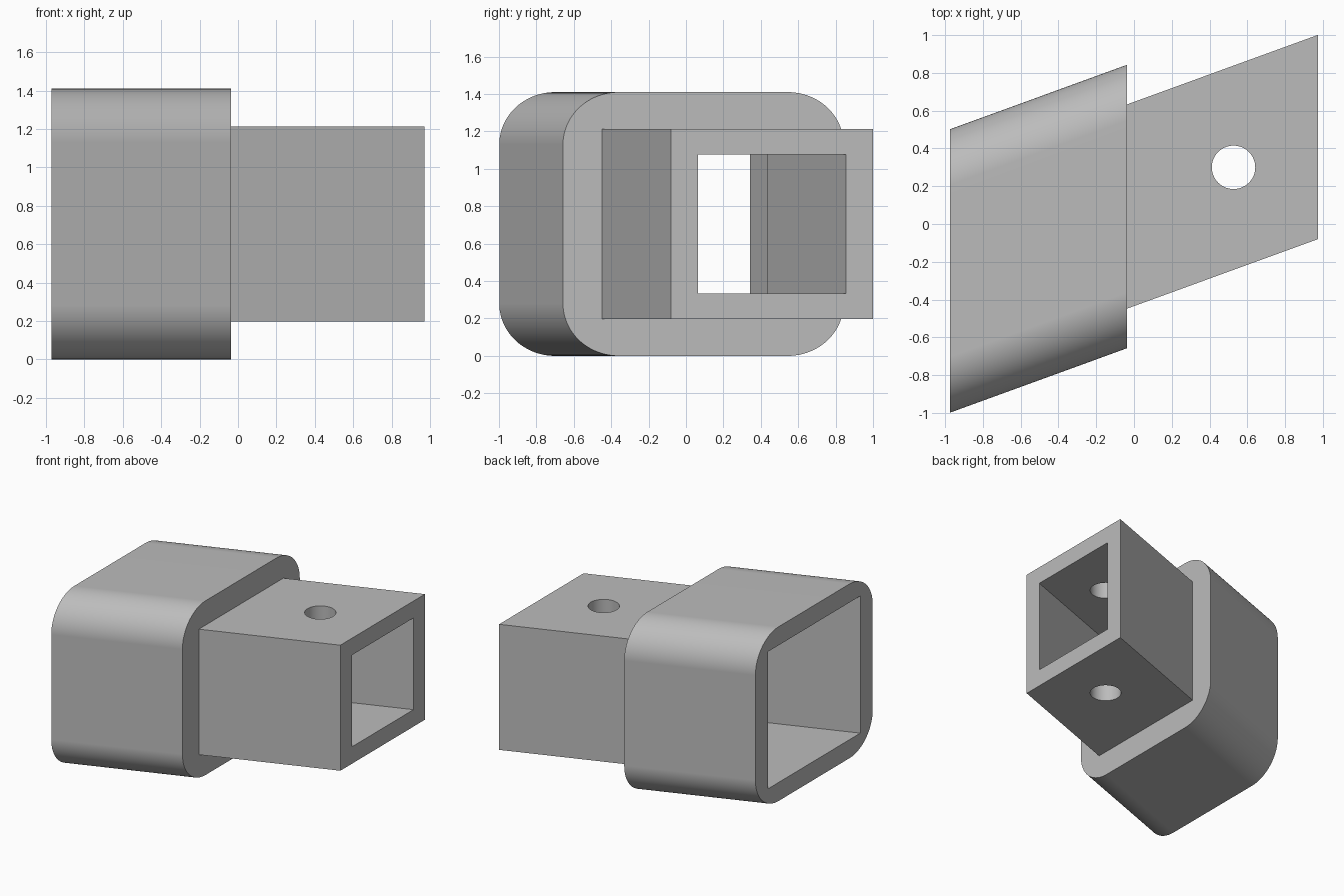
import bpy
import bmesh
import math

if "Cube" in bpy.data.objects:
    bpy.data.objects.remove(bpy.data.objects["Cube"], do_unlink=True)

ANGLE = math.radians(20)
SLOPE = math.tan(ANGLE)       # the tube axis runs askew to the cut ends
AXIS_Y = 0.106                # axis offset at x = 0
MID_Z = 0.705
X_BACK, X_STEP, X_FRONT = -0.973, -0.037, 0.973

grey = bpy.data.materials.new("plain grey")
grey.use_nodes = True
colour = (0.5, 0.5, 0.5, 1)
grey.diffuse_color = colour
grey.node_tree.nodes["Principled BSDF"].inputs["Base Color"].default_value = colour


def square_profile(side, radius=0, steps=24):
    """Square outline, with rounded corners if a radius is given."""
    h = side / 2 - radius
    corners = [(h, h), (-h, h), (-h, -h), (h, -h)]
    if not radius:
        return corners
    points = []
    for i, (u, v) in enumerate(corners):
        for s in range(steps + 1):
            a = math.pi / 2 * (i + s / steps)
            points.append((u + radius * math.cos(a), v + radius * math.sin(a)))
    return points


def skew_prism(name, profile, x0, x1):
    """Sweep a profile along the slanted axis between two upright cuts."""
    bm = bmesh.new()
    rings = [[bm.verts.new((x, AXIS_Y + SLOPE * x + u / math.cos(ANGLE), MID_Z + v))
              for u, v in profile] for x in (x0, x1)]
    for ring in rings:
        bm.faces.new(ring)
    n = len(profile)
    for i in range(n):
        j = (i + 1) % n
        bm.faces.new((rings[0][i], rings[0][j], rings[1][j], rings[1][i]))
    bmesh.ops.recalc_face_normals(bm, faces=bm.faces)
    mesh = bpy.data.meshes.new(name)
    bm.to_mesh(mesh)
    bm.free()
    mesh.materials.append(grey)
    obj = bpy.data.objects.new(name, mesh)
    bpy.context.collection.objects.link(obj)
    return obj


def combine(target, tool, operation):
    """Apply a boolean and discard the tool."""
    mod = target.modifiers.new(operation.lower(), "BOOLEAN")
    mod.operation, mod.solver, mod.object = operation, "EXACT", tool
    bpy.context.view_layer.objects.active = target
    bpy.ops.object.modifier_apply(modifier=mod.name)
    bpy.data.objects.remove(tool, do_unlink=True)


# Rounded socket with the narrower spigot joined to it
body = skew_prism("tube_adapter", square_profile(1.41, 0.28), X_BACK, X_STEP)
spigot = skew_prism("spigot", square_profile(1.016), X_STEP - 0.08, X_FRONT)
combine(body, spigot, "UNION")

# Wide bore through the socket, narrow bore through the spigot
combine(body, skew_prism("wide_bore", square_profile(1.11), X_BACK - 0.1, -0.185), "DIFFERENCE")
combine(body, skew_prism("narrow_bore", square_profile(0.742), -0.3, X_FRONT + 0.1), "DIFFERENCE")

# Vertical pin hole through both spigot walls
bpy.ops.mesh.primitive_cylinder_add(vertices=64, radius=0.115, depth=2,
                                    location=(0.527, 0.3, MID_Z))
pin = bpy.context.object
pin.name = "pin_hole"
pin.data.materials.append(grey)
combine(body, pin, "DIFFERENCE")

# Smooth the rounded surfaces and keep the flats flat
bpy.ops.object.select_all(action="DESELECT")
body.select_set(True)
bpy.context.view_layer.objects.active = body
bpy.ops.object.shade_smooth_by_angle(angle=math.radians(30))
weighted = body.modifiers.new("flat_faces", "WEIGHTED_NORMAL")
weighted.keep_sharp = True
